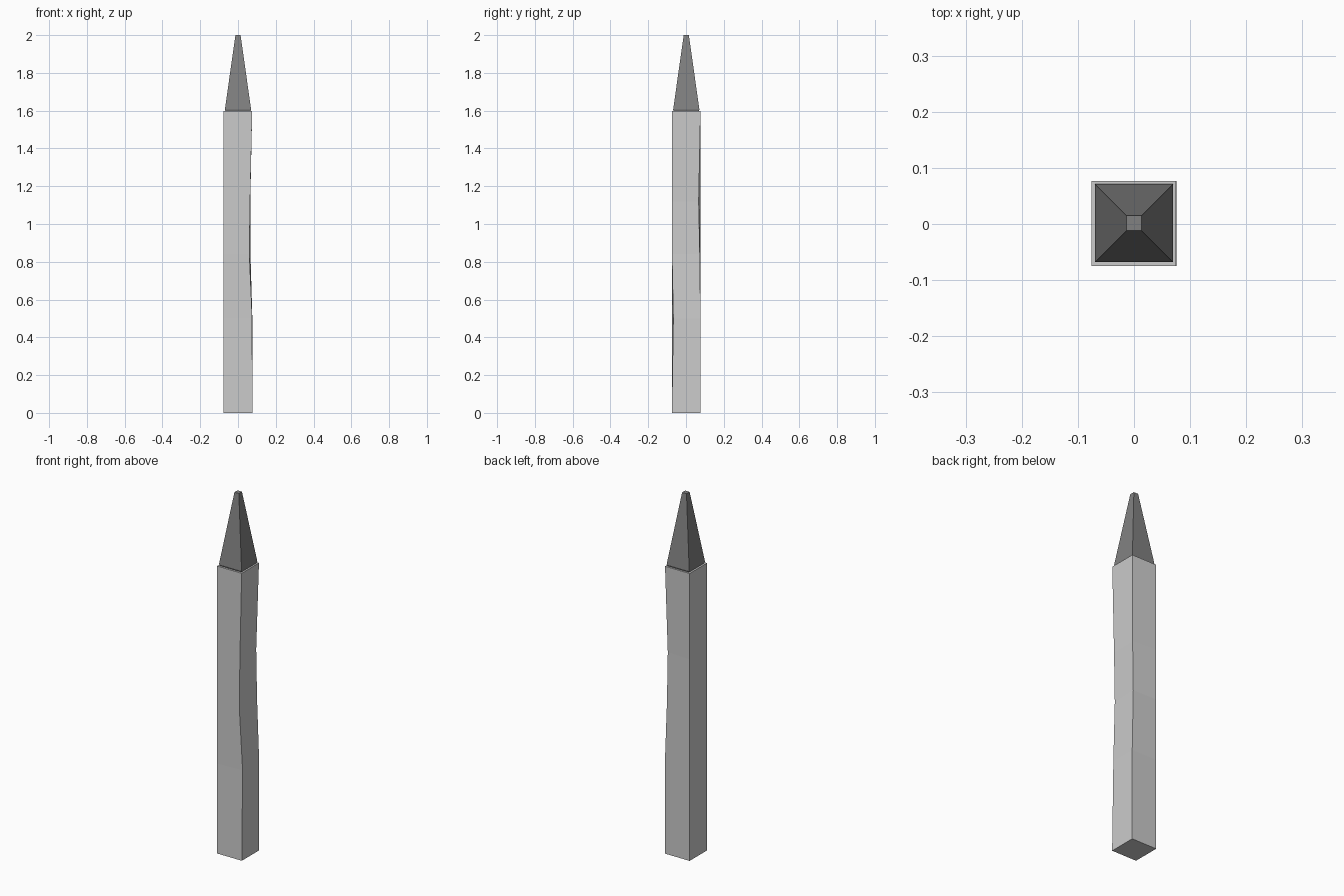
import bpy, bmesh

if "Cube" in bpy.data.objects:
    bpy.data.objects.remove(bpy.data.objects["Cube"])


def loft(name, rings):
    """Join a stack of four-cornered rings into a closed flat-shaded solid."""
    bm = bmesh.new()
    loops = [[bm.verts.new(p) for p in ring] for ring in rings]
    for low, high in zip(loops, loops[1:]):
        for i in range(4):
            j = (i + 1) % 4
            bm.faces.new((low[i], low[j], high[j], high[i]))
    bm.faces.new(loops[0][::-1])
    bm.faces.new(loops[-1])
    bmesh.ops.recalc_face_normals(bm, faces=bm.faces)
    mesh = bpy.data.meshes.new(name)
    bm.to_mesh(mesh)
    bm.free()
    obj = bpy.data.objects.new(name, mesh)
    bpy.context.collection.objects.link(obj)
    return obj


def square(half, z, cy=0.0015):
    return [(-half, cy - half, z), (half, cy - half, z),
            (half, cy + half, z), (-half, cy + half, z)]


# Shaft: square post whose two right-hand edges are worn inwards
# height, front-right corner, back-right corner
wear = [
    (0.00, (0.076, -0.075), (0.076, 0.077)),
    (0.50, (0.075, -0.067), (0.076, 0.077)),
    (0.84, (0.060, -0.074), (0.066, 0.073)),
    (1.12, (0.064, -0.075), (0.065, 0.067)),
    (1.597, (0.075, -0.075), (0.075, 0.077)),
]
loft("post_shaft", [
    [(-0.076, -0.075, z), (*fr, z), (*br, z), (-0.076, 0.077, z)]
    for z, fr, br in wear
])

# Tip: dark blunt spike with a small undercut at its foot
tip = loft("post_tip", [square(0.065, 1.595), square(0.0695, 1.606),
                        square(0.0135, 2.0)])
dark = bpy.data.materials.new("dark_grey")
dark.diffuse_color = (0.22, 0.22, 0.22, 1)
dark.use_nodes = True
dark.node_tree.nodes["Principled BSDF"].inputs["Base Color"].default_value = dark.diffuse_color
tip.data.materials.append(dark)
